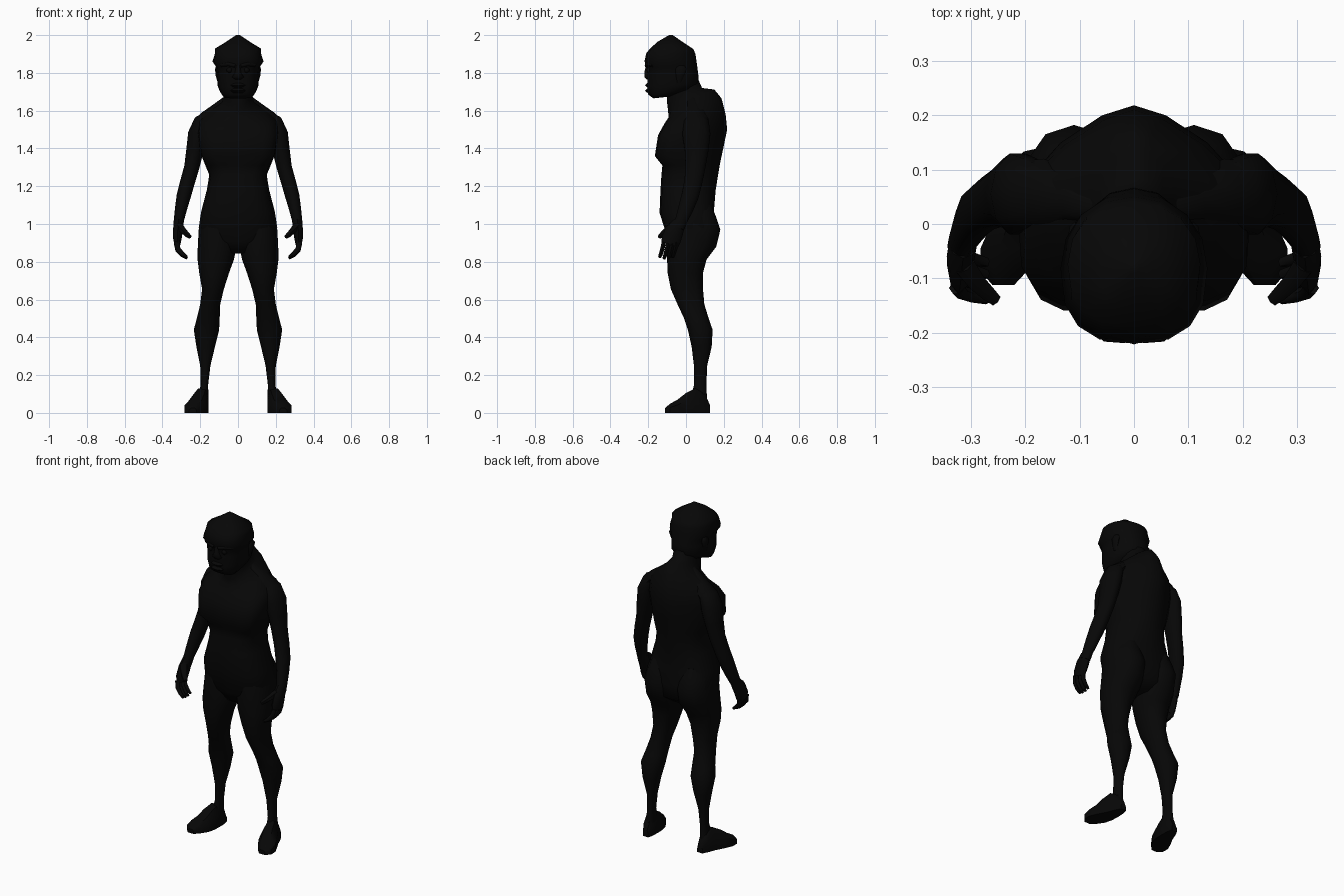
import bpy, bmesh, math
from mathutils import Vector

skin = bpy.data.materials.new("near_black_skin")
skin.diffuse_color = (0.002, 0.002, 0.002, 1)


def spow(v, e):
    return math.copysign(abs(v) ** e, v)


def loft(name, rings, mirror=False, angle=60):
    """Skin a closed surface over a list of point rings."""
    bm = bmesh.new()
    loops = [[bm.verts.new(p) for p in r] for r in rings]
    n = len(loops[0])
    for a, b in zip(loops, loops[1:]):
        for i in range(n):
            bm.faces.new((a[i], a[(i + 1) % n], b[(i + 1) % n], b[i]))
    bm.faces.new(loops[0])
    bm.faces.new(loops[-1])
    bmesh.ops.recalc_face_normals(bm, faces=bm.faces)
    me = bpy.data.meshes.new(name)
    bm.to_mesh(me)
    bm.free()
    ob = bpy.data.objects.new(name, me)
    bpy.context.collection.objects.link(ob)
    me.materials.append(skin)
    if mirror:
        ob.modifiers.new("mirror", 'MIRROR')
    bpy.ops.object.select_all(action='DESELECT')
    ob.select_set(True)
    bpy.context.view_layer.objects.active = ob
    bpy.ops.object.shade_smooth_by_angle(angle=math.radians(angle))
    return ob


def section(x0, x1, yf, yb, zf, zb=None, ef=1.0, eb=1.0, n=16):
    """Horizontal ring between x0..x1 and yf..yb; it may tilt from zf to zb."""
    zb = zf if zb is None else zb
    pts = []
    for i in range(n):
        a = 2 * math.pi * i / n
        c, s = math.cos(a), math.sin(a)
        e = ef if s < 0 else eb
        x, t = spow(c, e), (spow(s, e) + 1) / 2
        pts.append(((x0 + x1) / 2 + x * (x1 - x0) / 2, yf + t * (yb - yf), zf + t * (zb - zf)))
    return pts


def tube(name, path, n=8, side=Vector((1, 0, 0))):
    """Limb along (x, y, z, half width, half depth) stations, mirrored."""
    rings = []
    for i, st in enumerate(path):
        p = Vector(st[:3])
        d = Vector(path[min(i + 1, len(path) - 1)][:3]) - Vector(path[max(i - 1, 0)][:3])
        d.normalize()
        u = (side - d * side.dot(d)).normalized()
        v = d.cross(u)
        rings.append([p + u * st[3] * math.cos(2 * math.pi * k / n)
                      + v * st[4] * math.sin(2 * math.pi * k / n) for k in range(n)])
    return loft(name, rings, True)


# Torso: half width, front y, back y, front z, back z, front and back squareness
torso = [
    (.09, -.06, .09, .845, .85, 1, 1), (.185, -.10, .145, .91, .89, .9, .75),
    (.208, -.115, .16, .98, .98, .8, .65), (.195, -.14, .148, 1.06, 1.07, .75, .7),
    (.165, -.135, .157, 1.18, 1.18, .75, .9), (.152, -.13, .17, 1.26, 1.26, .7, 1),
    (.175, -.125, .18, 1.31, 1.32, .6, 1.1), (.20, -.165, .197, 1.36, 1.40, .45, 1.2),
    (.215, -.148, .218, 1.47, 1.50, .5, 1.35), (.21, -.115, .21, 1.53, 1.58, .7, 1.45),
    (.15, -.092, .188, 1.565, 1.665, .9, 1.5), (.085, -.095, .15, 1.60, 1.712, 1, 1.3),
    (.072, -.10, .085, 1.64, 1.72, 1, 1), (.07, -.10, .065, 1.73, 1.765, 1, 1)]
loft("torso_and_neck", [section(-w, w, f, b, zf, zb, ef, eb) for w, f, b, zf, zb, ef, eb in torso])

# Sloping muscle between neck and shoulder
tube("neck_muscle", [(.05, .03, 1.655, .03, .03), (.11, .05, 1.605, .035, .05),
                     (.17, .055, 1.557, .04, .065), (.21, .055, 1.51, .04, .06)], side=Vector((0, 0, 1)))

# Head with a flared hairline
head = [(.075, -.172, -.085, 1.665, 1.675), (.095, -.20, .04, 1.685, 1.715), (.109, -.205, .067, 1.725, 1.745),
        (.111, -.205, .065, 1.79, 1.79), (.115, -.206, .06, 1.83, 1.83), (.135, -.22, .056, 1.86, 1.86),
        (.122, -.21, .05, 1.905, 1.90), (.122, -.187, .04, 1.932, 1.925),
        (.062, -.15, -.02, 1.965, 1.965), (.01, -.09, -.07, 2.0, 2.0)]
loft("head", [section(-w, w, f, b, zf, zb, .78, .95) for w, f, b, zf, zb in head])

# Face features
loft("nose", [section(-w, w, f, -.18, z, n=8) for w, f, z in [
    (.02, -.208, 1.765), (.032, -.221, 1.778), (.018, -.221, 1.80), (.012, -.212, 1.84)]])
for nm, z in (("upper_lip", 1.734), ("lower_lip", 1.706)):
    loft(nm, [section(-w, w, f, -.17, z + dz, n=10) for w, f, dz in [
        (.03, -.205, -.012), (.042, -.218, 0), (.03, -.206, .012)]])
tube("brow", [(.015, -.209, 1.838, .01, .01), (.05, -.205, 1.848, .012, .012),
              (.09, -.175, 1.842, .01, .01)], side=Vector((0, 0, 1)))
loft("eye", [section(.045 - r, .045 + r, -.193 - r, -.193 + r, 1.815 + h, n=8)
             for r, h in [(.006, -.015), (.015, -.006), (.015, .006), (.006, .015)]], True)
loft("ear", [section(.095, x, f, b, z, n=8) for x, f, b, z in [
    (.108, -.05, -.025, 1.75), (.118, -.055, -.01, 1.785), (.122, -.06, .005, 1.82),
    (.115, -.045, -.01, 1.84)]], True)

# Leg: inner x, outer x, front y, back y, z
leg = [(.05, .165, -.07, .135, 1.10), (.022, .195, -.09, .158, 1.04), (.012, .208, -.10, .182, .97),
       (.008, .213, -.105, .16, .88),
       (.022, .214, -.10, .108, .81), (.048, .205, -.097, .09, .74), (.075, .19, -.08, .09, .655),
       (.094, .20, -.045, .097, .575), (.097, .218, -.01, .12, .50), (.10, .234, .01, .141, .44),
       (.122, .22, .03, .136, .35), (.146, .20, .042, .112, .25), (.158, .198, .043, .108, .15),
       (.157, .205, .03, .11, .10), (.158, .21, .02, .115, .04)]
loft("leg", [section(*r, n=12, ef=.9, eb=.9) for r in leg], True)

# Foot: heel-to-toe slices, turned outward (y, inner x, outer x, top z)
foot = [(.128, .165, .20, .04), (.10, .157, .215, .10), (.05, .155, .235, .13), (.00, .157, .262, .105),
        (-.045, .168, .282, .07), (-.085, .195, .283, .048), (-.112, .22, .26, .025)]
loft("foot", [[(a, y, 0), (b, y, 0), (b, y, h * .6), (b - (b - a) * .3, y, h),
               (a + (b - a) * .2, y, h), (a, y, h * .6)] for y, a, b, h in foot], True, 40)

# Arm from shoulder cap to wrist
tube("arm", [(.15, .055, 1.575, .03, .045), (.19, .055, 1.54, .045, .068), (.213, .055, 1.475, .052, .078),
             (.228, .056, 1.39, .046, .066), (.245, .05, 1.30, .04, .055), (.268, .038, 1.22, .039, .05),
             (.287, .022, 1.15, .038, .048), (.302, -.002, 1.08, .032, .042), (.313, -.025, 1.02, .027, .034),
             (.317, -.042, .98, .026, .036)], n=10)

# Hand with fingers curled inward
tube("palm", [(.314, -.035, 1.01, .026, .032), (.318, -.06, .965, .026, .048),
              (.321, -.078, .92, .022, .052), (.321, -.086, .89, .016, .046)])
for i, y in enumerate((-.125, -.102, -.079, -.057)):
    z = .905 - .006 * i * (3 - i) / 2
    tube(f"finger_{i + 1}", [(.325, y + .008, z, .015, .013), (.318, y, z - .037, .014, .013),
                             (.294, y - .008, z - .064, .012, .012),
                             (.270, y - .014, z - .080, .008, .009)], n=6)
tube("thumb", [(.312, -.075, .99, .02, .022), (.291, -.105, .965, .018, .019),
               (.271, -.125, .945, .016, .016), (.254, -.140, .932, .011, .012)],
     n=6, side=Vector((0, 0, 1)))
